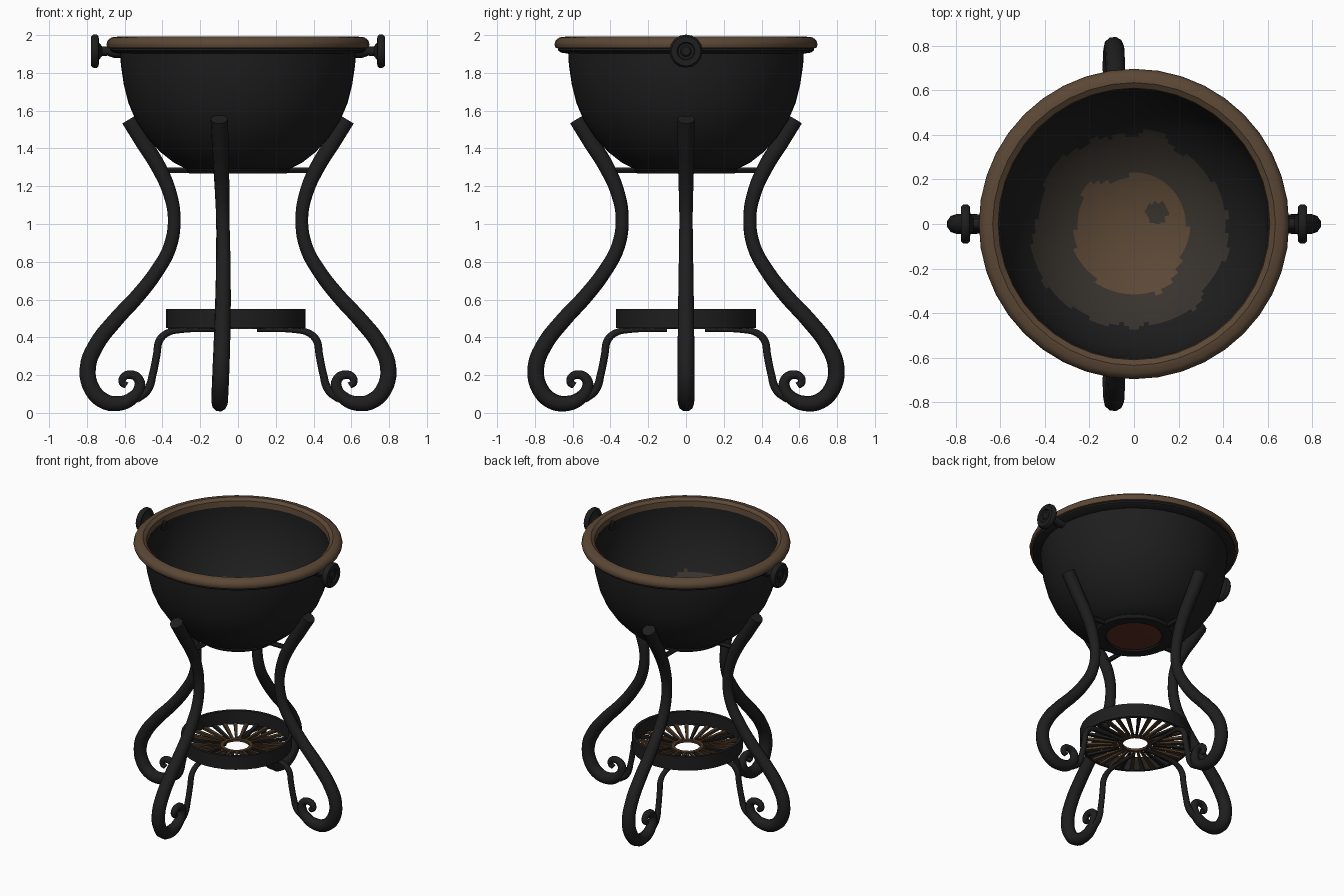
import bpy, bmesh, math
from mathutils import Vector, noise

if "Cube" in bpy.data.objects:
    bpy.data.objects.remove(bpy.data.objects["Cube"])


def mat(name, rgb):
    m = bpy.data.materials.new(name)
    m.diffuse_color = (*rgb, 1)
    m.use_nodes = True
    m.node_tree.nodes["Principled BSDF"].inputs["Base Color"].default_value = m.diffuse_color
    return m


IRON = mat("black iron", (0.013, 0.013, 0.0135))
BROWN = mat("rusty brown", (0.105, 0.064, 0.036))
SOOT = mat("brown soot", (0.040, 0.033, 0.026))
RED = mat("red rust", (0.110, 0.027, 0.016))
SLAT = mat("dark rust", (0.065, 0.036, 0.017))


def finish(ob, mats, angle=40):
    for m in mats:
        ob.data.materials.append(m)
    bpy.ops.object.select_all(action='DESELECT')
    ob.select_set(True)
    bpy.context.view_layer.objects.active = ob
    bpy.ops.object.shade_smooth_by_angle(angle=math.radians(angle))
    return ob


def new_object(name, bm):
    bmesh.ops.recalc_face_normals(bm, faces=bm.faces)
    me = bpy.data.meshes.new(name)
    bm.to_mesh(me)
    bm.free()
    ob = bpy.data.objects.new(name, me)
    bpy.context.collection.objects.link(ob)
    return ob


def lathe(name, profile, segs, mats, closed=False, pick=None):
    """Spin (radius, z) points around z."""
    bm = bmesh.new()
    rings = []
    for r, z in profile:
        if r == 0:
            rings.append([bm.verts.new((0, 0, z))] * segs)
        else:
            rings.append([bm.verts.new((r * math.cos(2 * math.pi * i / segs),
                                        r * math.sin(2 * math.pi * i / segs), z))
                          for i in range(segs)])
    n = len(rings)
    for k in range(n if closed else n - 1):
        a, b = rings[k], rings[(k + 1) % n]
        for i in range(segs):
            j = (i + 1) % segs
            f = bm.faces.new(list(dict.fromkeys((a[i], a[j], b[j], b[i]))))
            if pick:
                f.material_index = pick(f.calc_center_median(), k)
    return finish(new_object(name, bm), mats)


def tube(name, pts, sides=3):
    """Round bar along (x, y, z, radius) points."""
    cu = bpy.data.curves.new(name, 'CURVE')
    cu.dimensions = '3D'
    cu.bevel_depth = 1
    cu.bevel_resolution = sides
    cu.resolution_u = 5
    cu.use_fill_caps = True
    sp = cu.splines.new('BEZIER')
    sp.bezier_points.add(len(pts) - 1)
    for p, (x, y, z, r) in zip(sp.bezier_points, pts):
        p.co = (x, y, z)
        p.radius = r
        p.handle_left_type = p.handle_right_type = 'AUTO'
    ob = bpy.data.objects.new(name, cu)
    bpy.context.collection.objects.link(ob)
    bpy.ops.object.select_all(action='DESELECT')
    ob.select_set(True)
    bpy.context.view_layer.objects.active = ob
    bpy.ops.object.convert(target='MESH')
    return finish(bpy.context.view_layer.objects.active, [IRON], 50)


# Bowl: outer skin, then inner skin with rusty patches at the bottom
OUTER = [(0, 1.278), (0.18, 1.278), (0.27, 1.29), (0.34, 1.325), (0.41, 1.38), (0.48, 1.455),
         (0.54, 1.545), (0.58, 1.64), (0.605, 1.74), (0.62, 1.84), (0.625, 1.93)]
lathe("bowl_outside", OUTER, 48, [IRON, RED], pick=lambda c, k: 1 if k == 0 else 0)


def patch(c, k):
    r = math.hypot(c.x + 0.02, c.y + 0.03)
    w = noise.noise(Vector((c.x * 5, c.y * 5, 3.1))) + 0.5 * noise.noise(Vector((c.x * 13, c.y * 13, 1.7)))
    if math.hypot(c.x - 0.10, c.y - 0.05) < 0.05:
        return 2
    return 1 if r < 0.27 + 0.06 * w else 2 if r < 0.44 + 0.05 * w else 0


INNER = [(0, 1.30)]
for i in range(1, 41):
    t = i / 40 * math.pi / 2
    INNER.append((0.605 * math.sin(t), 1.93 - 0.63 * math.cos(t)))
lathe("bowl_inside", INNER, 128, [IRON, BROWN, SOOT], pick=patch)

# Rim: rounded brown band over a dark lip
lathe("rim", [(0.605, 1.935), (0.61, 1.975), (0.635, 1.992), (0.67, 1.988), (0.69, 1.972),
              (0.697, 1.95), (0.69, 1.932), (0.65, 1.925)], 40, [BROWN], closed=True)
lathe("rim_lip", [(0.61, 1.90), (0.66, 1.907), (0.677, 1.918), (0.677, 1.932), (0.61, 1.935)],
      40, [IRON], closed=True)

# Side handles: turned knobs pointing along x
KNOB = [(0.035, 0.60), (0.035, 0.66), (0.024, 0.69), (0.026, 0.72), (0.045, 0.735), (0.08, 0.738),
        (0.088, 0.748), (0.088, 0.766), (0.078, 0.778), (0.048, 0.778), (0.042, 0.768),
        (0.03, 0.768), (0.022, 0.776), (0, 0.778)]
for side, sx in (("right", 1), ("left", -1)):
    h = lathe("handle_" + side, KNOB, 16, [IRON])
    h.rotation_euler = (0, sx * math.pi / 2, 0)
    h.location = (0, 0, 1.915)

# Four scrolled legs, each with a tray strut and a bowl brace
LEG = [(0.575, 1.555, .046), (0.50, 1.43, .044), (0.42, 1.30, .042), (0.36, 1.16, .038), (0.338, 1.03, .035),
       (0.36, 0.88, .037), (0.43, 0.75, .039), (0.53, 0.62, .041), (0.65, 0.49, .043), (0.75, 0.36, .044),
       (0.795, 0.24, .045), (0.775, 0.13, .045), (0.71, 0.063, .044), (0.63, 0.05, .041), (0.56, 0.078, .036),
       (0.522, 0.13, .031), (0.528, 0.18, .027), (0.565, 0.202, .024), (0.605, 0.19, .022),
       (0.612, 0.16, .020), (0.59, 0.145, .018)]
STRUT = [(0.10, 0.442, .013), (0.30, 0.438, .015), (0.37, 0.425, .018), (0.415, 0.385, .02),
         (0.43, 0.31, .02), (0.45, 0.21, .02), (0.48, 0.12, .022), (0.54, 0.075, .024)]
BRACE = [(0.22, 1.285, .017), (0.41, 1.285, .017)]


def place(pts, dx, dy):
    out = []
    for r, z, w in pts:
        off = (-0.10 + 0.022 * math.sin(math.pi * min(z, 1.57) / 1.57)) if dy else 0.0
        out.append((r * dx + off, r * dy, z, w))
    return out


for label, dx, dy in (("right", 1, 0), ("left", -1, 0), ("front", 0, -1), ("back", 0, 1)):
    tube("leg_" + label, place(LEG, dx, dy))
    tube("tray_strut_" + label, place(STRUT, dx, dy), 2)
    tube("bowl_brace_" + label, place(BRACE, dx, dy), 1)

# Support ring under the bowl
lathe("bowl_support_ring", [(0.19, 1.268), (0.26, 1.268), (0.275, 1.285), (0.26, 1.30), (0.19, 1.29)],
      32, [IRON], closed=True)

# Ash tray: hoop with radial slats around an open centre
hoop = lathe("tray_hoop", [(0.35, 0.45), (0.37, 0.45), (0.37, 0.55), (0.35, 0.55)], 32, [IRON], closed=True)
hoop.location.x = -0.012

bm = bmesh.new()
COUNT = 30
for i in range(COUNT):
    a = 2 * math.pi * (i + 0.5) / COUNT
    u, v = Vector((math.cos(a), math.sin(a), 0)), Vector((-math.sin(a), math.cos(a), 0))
    r0 = 0.09 if i % 2 else 0.12
    corners = [u * r + v * s * w for r, w, s in ((r0, .007, -1), (0.358, .014, -1), (0.358, .014, 1), (r0, .007, 1))]
    lo = [bm.verts.new(c + Vector((0, 0, 0.445))) for c in corners]
    hi = [bm.verts.new(c + Vector((0, 0, 0.462))) for c in corners]
    faces = [bm.faces.new(lo[::-1]), bm.faces.new(hi)]
    faces += [bm.faces.new((lo[k], lo[(k + 1) % 4], hi[(k + 1) % 4], hi[k])) for k in range(4)]
    for f in faces:
        f.material_index = 1 if i % 4 == 0 else 0
slats = finish(new_object("tray_slats", bm), [SLAT, IRON], 30)
slats.location.x = -0.012
lathe("tray_inner_ring", [(0.085, 0.446), (0.11, 0.446), (0.11, 0.463), (0.085, 0.463)], 16, [SLAT],
      closed=True).location.x = -0.012
